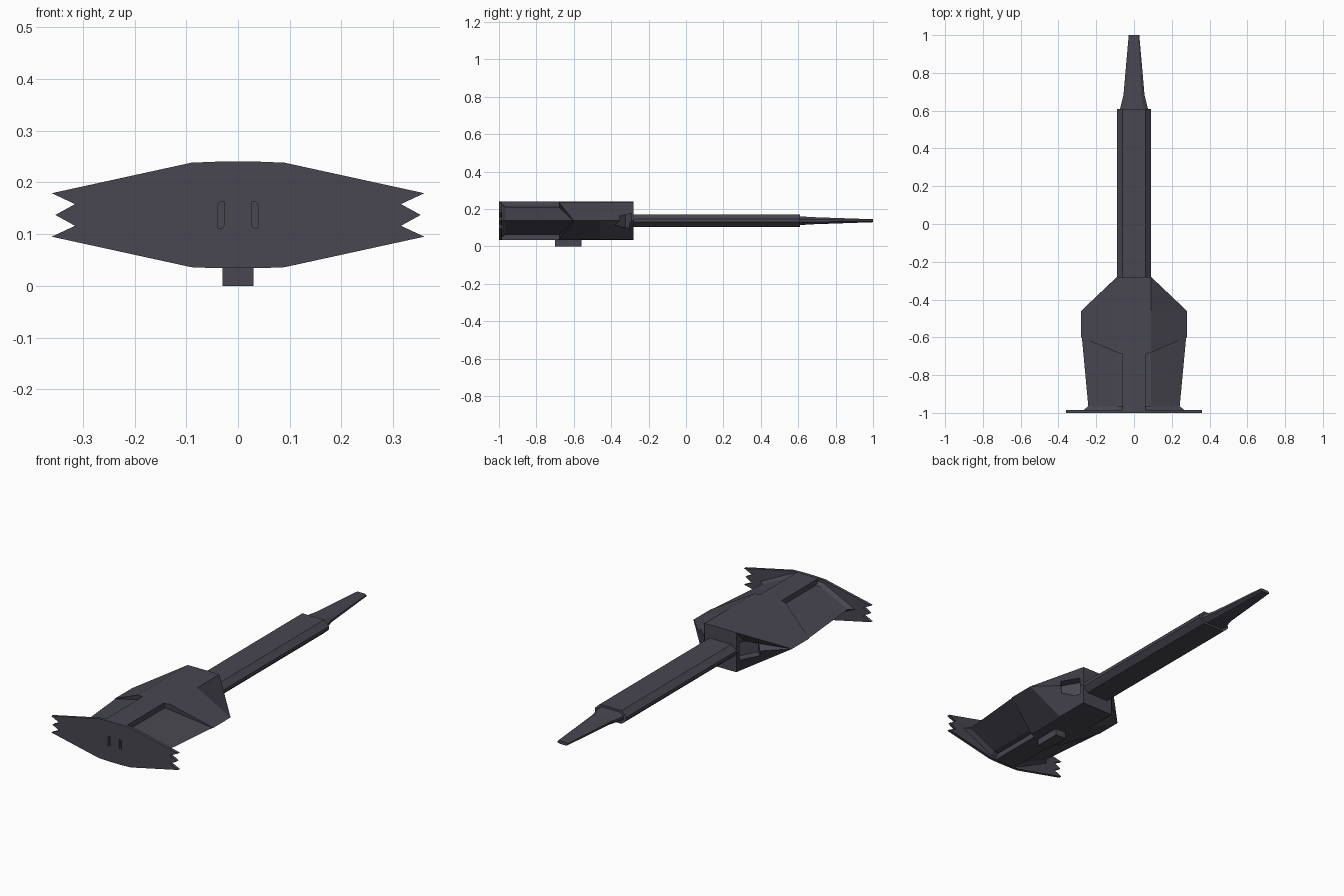
import bpy, bmesh

if "Cube" in bpy.data.objects:
    bpy.data.objects.remove(bpy.data.objects["Cube"])

MID = 0.137
mat = bpy.data.materials.new("dark_metal")
mat.diffuse_color = (0.065, 0.063, 0.082, 1)
mat.use_nodes = True
mat.node_tree.nodes["Principled BSDF"].inputs["Base Color"].default_value = mat.diffuse_color


def loft(name, rings):
    """Skin a list of equal-length point rings and cap both ends."""
    bm = bmesh.new()
    vs = [[bm.verts.new(p) for p in r] for r in rings]
    n = len(vs[0])
    for a, b in zip(vs, vs[1:]):
        for i in range(n):
            j = (i + 1) % n
            bm.faces.new((a[i], a[j], b[j], b[i]))
    bm.faces.new(vs[0])
    bm.faces.new(vs[-1])
    bmesh.ops.recalc_face_normals(bm, faces=bm.faces)
    me = bpy.data.meshes.new(name)
    bm.to_mesh(me)
    bm.free()
    ob = bpy.data.objects.new(name, me)
    me.materials.append(mat)
    bpy.context.collection.objects.link(ob)
    return ob


def cut(ob, cutter):
    m = ob.modifiers.new("cut", 'BOOLEAN')
    m.operation = 'DIFFERENCE'
    m.solver = 'EXACT'
    m.object = cutter
    bpy.context.view_layer.objects.active = ob
    bpy.ops.object.modifier_apply(modifier=m.name)
    bpy.data.objects.remove(cutter)


def mirrored(half):
    """Right-hand points (top to bottom) plus their mirror image."""
    return half + [(-x, y, z) for x, y, z in reversed(half)]


def hull(y_top, half_h, y_side, half_w):
    return mirrored([(0.06, y_top - 0.01 * (y_top < -0.6 and y_top > -0.9), MID + half_h),
                     (0.09, y_top, MID + half_h - 0.001),
                     (half_w, y_side, MID),
                     (0.09, y_top, MID - half_h + 0.001),
                     (0.06, y_top - 0.01 * (y_top < -0.6 and y_top > -0.9), MID - half_h)])


def tube(y, w, h, flat, side):
    """Flattened octagonal section."""
    return mirrored([(flat, y, MID + h), (w, y, MID + side),
                     (w, y, MID - side), (flat, y, MID - h)])


def box(name, x0, x1, y0, y1, z0, z1):
    return loft(name, [[(x0, y, z0), (x1, y, z0), (x1, y, z1), (x0, y, z1)]
                       for y in (y0, y1)])


# Faceted forward hull
body = loft("forward_hull", [hull(-0.28, 0.102, -0.28, 0.0905),
                             hull(-0.46, 0.102, -0.46, 0.28),
                             hull(-0.68, 0.102, -0.60, 0.28)])

# Tapered intake recesses in the slanted front faces
for s in (-1, 1):
    rings = []
    for depth in (-0.045, 0.03):
        ring = []
        for t, h in ((0.06, 0.04), (0.06, -0.04), (0.42, -0.024), (0.42, 0.024)):
            x = 0.09 + 0.19 * t + 0.69 * depth
            y = -0.28 - 0.18 * t + 0.725 * depth
            ring.append((s * x, y, MID + h))
        rings.append(ring)
    cut(body, loft("intake_cutter", rings))

# Lower rear hull, flaring out where it meets the face plate
loft("rear_hull", [hull(-0.65, 0.074, -0.59, 0.277),
                   hull(-0.965, 0.074, -0.965, 0.242),
                   hull(-0.987, 0.090, -0.987, 0.27)])

# Raised spine above and below the rear hull
box("spine", -0.06, 0.06, -0.987, -0.60, 0.035, 0.239)

# Face plate with toothed ends
outline = [(0.04, 0.24), (0.09, 0.238), (0.36, 0.179), (0.315, 0.158), (0.353, 0.137),
           (0.315, 0.116), (0.36, 0.095), (0.09, 0.036), (0.04, 0.034)]
plate = loft("face_plate", [mirrored([(x, y, z) for x, z in outline])
                            for y in (-1.0, -0.985)])

# Two narrow slots in the plate
slot = [(0.026, 0.162), (0.035, 0.162), (0.039, 0.155),
        (0.039, 0.112), (0.030, 0.112), (0.026, 0.118)]
for turn in (1, -1):
    pts = [(x * turn, MID + (z - MID) ) for x, z in slot]
    cut(plate, loft("slot_cutter", [[(x, y, z) for x, z in pts] for y in (-1.02, -0.97)]))
    # matching pocket in the spine behind
    spine = bpy.data.objects["spine"]
    cut(spine, loft("slot_cutter", [[(x, y, z) for x, z in pts] for y in (-1.02, -0.98)]))

# Long barrel and tapered tip
loft("barrel", [tube(-0.30, 0.09, 0.034, 0.062, 0.008),
                tube(0.61, 0.09, 0.034, 0.062, 0.008)])
loft("tip", [tube(0.60, 0.076, 0.024, 0.05, 0.008),
             tube(0.68, 0.056, 0.019, 0.038, 0.006),
             tube(1.0, 0.028, 0.008, 0.02, 0.004)])

# Small block under the hull
box("under_block", -0.03, 0.03, -0.70, -0.56, 0.0, 0.06)
